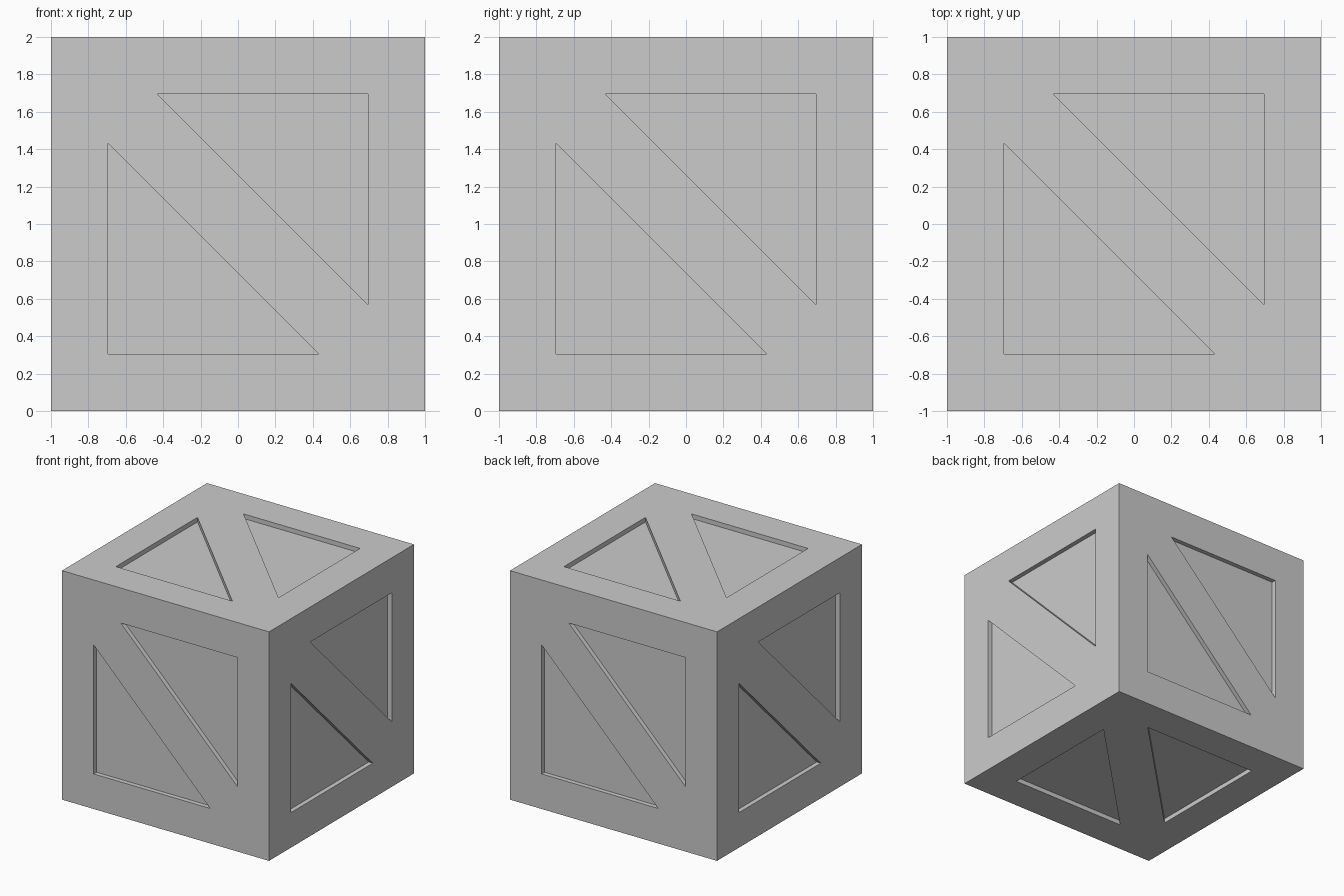
import bpy, bmesh
from math import pi
from mathutils import Matrix, Vector

if "Cube" in bpy.data.objects:
    bpy.data.objects.remove(bpy.data.objects["Cube"])

DEPTH = 0.04          # recess depth
A, B = 0.694, 0.432   # triangle corner coordinates on a face

# Crate body
bpy.ops.mesh.primitive_cube_add(size=2, location=(0, 0, 1))
crate = bpy.context.object
crate.name = "crate_body"

# Two triangular prisms per face, laid out on the top and turned to all six sides
stand_up = Matrix.Rotation(pi / 2, 4, 'X')
sides = [Matrix.Rotation(i * pi / 2, 4, 'Z') @ stand_up for i in range(4)]
sides += [Matrix.Identity(4), Matrix.Rotation(pi, 4, 'X')]

bm = bmesh.new()
for turn in sides:
    for s in (-1, 1):
        tri = [(s * A, s * A), (-s * B, s * A), (s * A, -s * B)]
        face = bm.faces.new([bm.verts.new(turn @ Vector((x, y, 1 - DEPTH))) for x, y in tri])
        ext = bmesh.ops.extrude_face_region(bm, geom=[face], use_keep_orig=True)
        top = [v for v in ext["geom"] if isinstance(v, bmesh.types.BMVert)]
        bmesh.ops.translate(bm, verts=top, vec=turn @ Vector((0, 0, 0.2)))
bmesh.ops.recalc_face_normals(bm, faces=bm.faces)
mesh = bpy.data.meshes.new("recess_cutter")
bm.to_mesh(mesh)
bm.free()
cutter = bpy.data.objects.new("recess_cutter", mesh)
cutter.location.z = 1
bpy.context.collection.objects.link(cutter)

# Carve the recesses, then drop the cutter
cut = crate.modifiers.new("recesses", 'BOOLEAN')
cut.operation = 'DIFFERENCE'
cut.solver = 'EXACT'
cut.object = cutter
bpy.context.view_layer.objects.active = crate
bpy.ops.object.modifier_apply(modifier=cut.name)
bpy.data.objects.remove(cutter)
